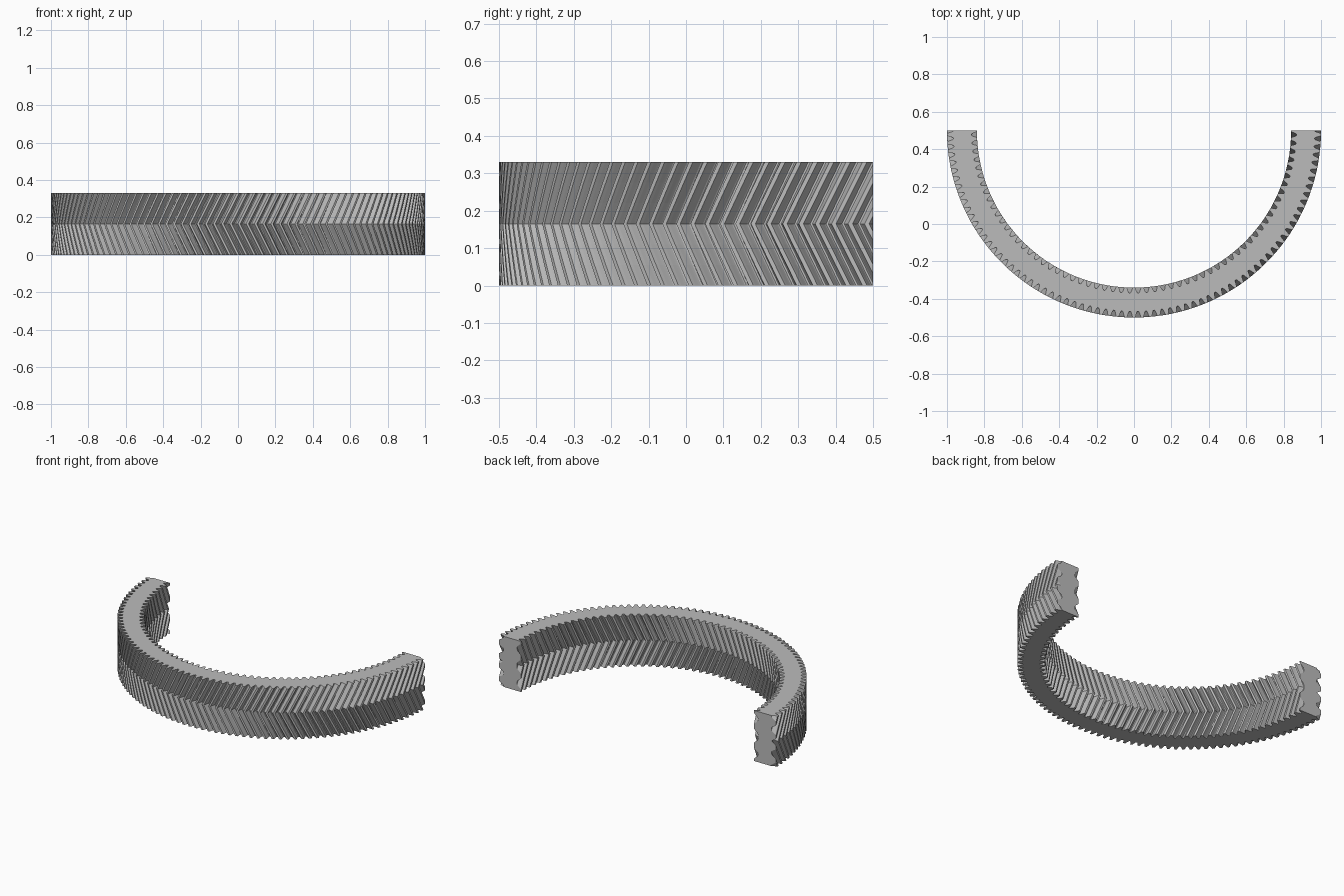
import bpy, bmesh, math

cube = bpy.data.objects.get("Cube")
if cube:
    bpy.data.objects.remove(cube)

HEIGHT = 0.33
CENTRE_Y = 0.5
TWIST = -0.083          # angle by which the chevron tip leads the rims
STEPS = 6               # wall bands over the full height

# One tooth: (fraction of the pitch, fraction of the depth)
FLANK = [(0.14, 0), (0.22, 0.3), (0.3, 0.65), (0.36, 0.88), (0.43, 1)]
TOOTH = [(-a, d) for a, d in reversed(FLANK)] + FLANK


def toothed_wall(bm, teeth, tip, root):
    """Full ring of herringbone teeth, open at top and bottom."""
    rings = []
    for k in range(STEPS + 1):
        t = k / STEPS
        shift = TWIST * (1 - abs(2 * t - 1)) - math.pi / 2
        ring = []
        for i in range(teeth):
            for frac, depth in TOOTH:
                a = (i + frac) * 2 * math.pi / teeth + shift
                r = tip + (root - tip) * depth
                ring.append(bm.verts.new((r * math.cos(a), CENTRE_Y + r * math.sin(a), HEIGHT * t)))
        rings.append(ring)
    for low, high in zip(rings, rings[1:]):
        for i in range(len(low)):
            j = (i + 1) % len(low)
            bm.faces.new((low[i], low[j], high[j], high[i]))


bm = bmesh.new()
toothed_wall(bm, 142, 1.0, 0.967)
toothed_wall(bm, 120, 0.84, 0.869)

# Cut the ring in half
bmesh.ops.bisect_plane(bm, geom=bm.verts[:] + bm.edges[:] + bm.faces[:], dist=1e-6,
                       plane_co=(0, CENTRE_Y, 0), plane_no=(0, 1, 0), clear_outer=True)

# Join the two walls at the four cut corners of each end
for side in (-1, 1):
    for z in (0, HEIGHT):
        ends = [v for v in bm.verts if abs(v.co.y - CENTRE_Y) < 1e-5
                and abs(v.co.z - z) < 1e-5 and v.co.x * side > 0]
        ends.sort(key=lambda v: abs(v.co.x))
        bm.edges.new((ends[0], ends[-1]))

# Close the flat bottom, top and both ends
borders = [e for e in bm.edges if len(e.link_faces) < 2]
planes = [
    lambda c: abs(c.z) < 1e-5,
    lambda c: abs(c.z - HEIGHT) < 1e-5,
    lambda c: abs(c.y - CENTRE_Y) < 1e-5 and c.x > 0,
    lambda c: abs(c.y - CENTRE_Y) < 1e-5 and c.x < 0,
]
for on_plane in planes:
    loop = [e for e in borders if all(on_plane(v.co) for v in e.verts)]
    bmesh.ops.triangle_fill(bm, edges=loop, use_beauty=True)
bmesh.ops.recalc_face_normals(bm, faces=bm.faces[:])

mesh = bpy.data.meshes.new("half_ring_gear")
bm.to_mesh(mesh)
bm.free()
gear = bpy.data.objects.new("half_ring_gear", mesh)
bpy.context.collection.objects.link(gear)

# Plain grey
grey = bpy.data.materials.new("plain_grey")
grey.use_nodes = True
colour = (0.5, 0.5, 0.5, 1)
grey.diffuse_color = colour
grey.node_tree.nodes["Principled BSDF"].inputs["Base Color"].default_value = colour
mesh.materials.append(grey)
